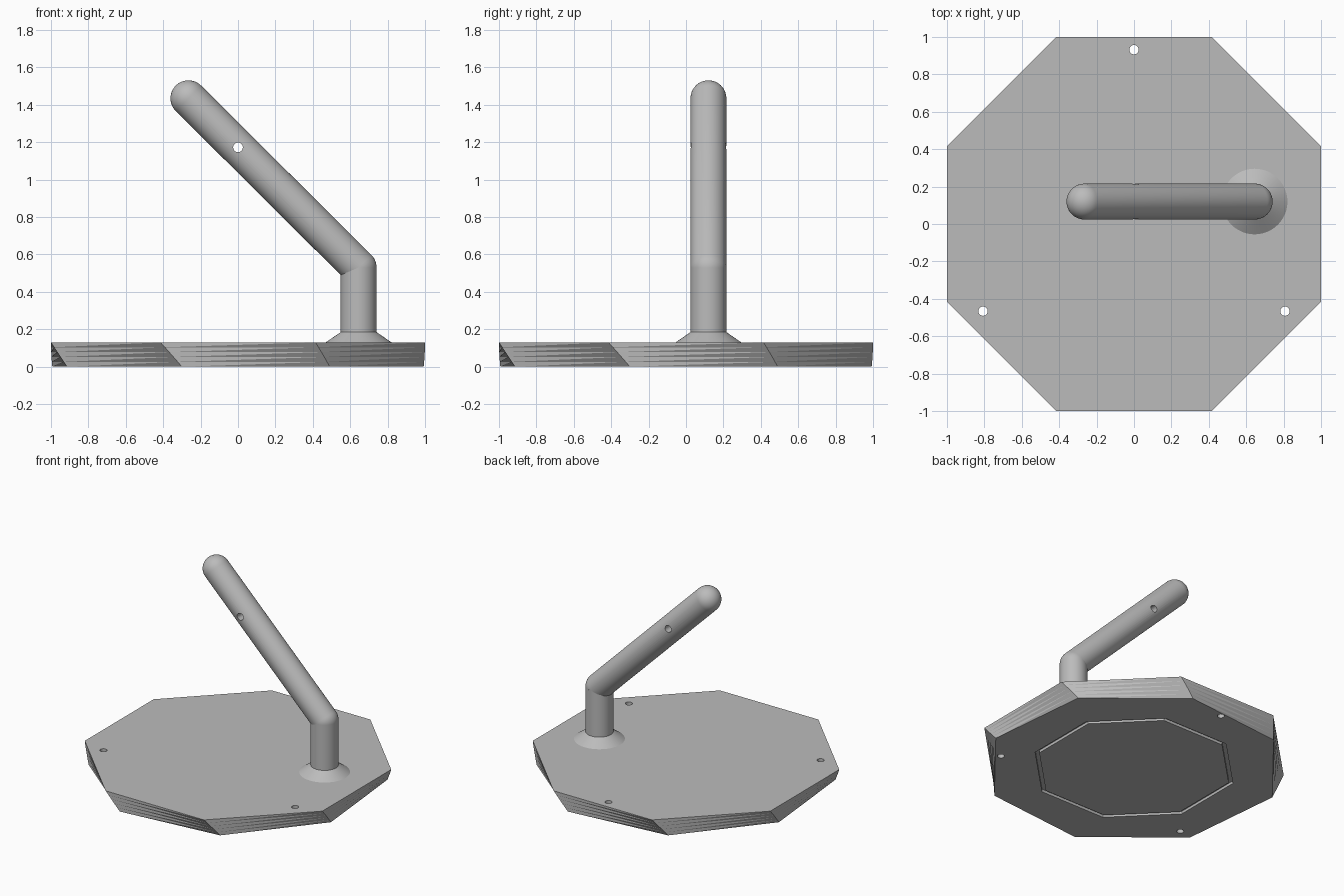
import bpy
import bmesh
from math import cos, sin, pi, radians
from mathutils import Vector, Matrix

if "Cube" in bpy.data.objects:
    bpy.data.objects.remove(bpy.data.objects["Cube"])

GREY = (0.5, 0.5, 0.5, 1)
grey = bpy.data.materials.new("plain grey")
grey.use_nodes = True
grey.diffuse_color = GREY
grey.node_tree.nodes["Principled BSDF"].inputs["Base Color"].default_value = GREY

BASE_H = 0.13
ROD_R = 0.096
STEM = Vector((0.645, 0.12, 0))
ELBOW = Vector((0.645, 0.12, 0.53))
TIP = Vector((-0.265, 0.12, 1.435))


def finish(bm, name):
    bmesh.ops.recalc_face_normals(bm, faces=bm.faces)
    mesh = bpy.data.meshes.new(name)
    bm.to_mesh(mesh)
    bm.free()
    mesh.materials.append(grey)
    obj = bpy.data.objects.new(name, mesh)
    bpy.context.collection.objects.link(obj)
    return obj


def octagon(bm, radius, z, turn=0.0):
    angles = [radians(22.5 + 45 * k) + turn for k in range(8)]
    return [bm.verts.new((radius * cos(a), radius * sin(a), z)) for a in angles]


def bridge(bm, low, high):
    n = len(low)
    return [bm.faces.new((low[i], low[(i + 1) % n], high[(i + 1) % n], high[i]))
            for i in range(n)]


def lathe(name, profile, matrix, segments=48):
    """Revolve (radius, height) points about z, then place the result."""
    bm = bmesh.new()
    verts = [bm.verts.new((r, 0, z)) for r, z in profile]
    edges = [bm.edges.new(pair) for pair in zip(verts, verts[1:])]
    bmesh.ops.spin(bm, geom=verts + edges, cent=(0, 0, 0), axis=(0, 0, 1),
                   angle=2 * pi, steps=segments, use_merge=True)
    bmesh.ops.remove_doubles(bm, verts=bm.verts, dist=1e-5)
    bm.transform(matrix)
    return finish(bm, name)


def pin(name, centre, radius, rotation=Matrix()):
    bm = bmesh.new()
    bmesh.ops.create_cone(bm, cap_ends=True, segments=24, radius1=radius,
                          radius2=radius, depth=0.5,
                          matrix=Matrix.Translation(centre) @ rotation)
    return finish(bm, name)


def cut(obj, cutter):
    cutter.hide_render = True
    cutter.hide_viewport = True
    mod = obj.modifiers.new("cut", "BOOLEAN")
    mod.operation = "DIFFERENCE"
    mod.solver = "EXACT"
    mod.object = cutter


def smooth(obj):
    bpy.ops.object.select_all(action="DESELECT")
    obj.select_set(True)
    bpy.context.view_layer.objects.active = obj
    bpy.ops.object.shade_smooth_by_angle(angle=radians(30))


# Twisted octagonal base, built from thin slices split along the short diagonal
SLICES = 5
bm = bmesh.new()
rings = []
for s in range(SLICES + 1):
    t = s / SLICES
    rings.append(octagon(bm, 1.037 + 0.0454 * t, BASE_H * t, radians(5.7) * (1 - t)))
for low, high in zip(rings, rings[1:]):
    for i in range(8):
        j = (i + 1) % 8
        bm.faces.new((low[i], low[j], high[j]))
        bm.faces.new((low[i], high[j], high[i]))
bm.faces.new(rings[0])
bm.faces.new(rings[-1])
base = finish(bm, "base")

# Octagonal groove under the base
bm = bmesh.new()
loops = [octagon(bm, r, z) for r, z in
         ((0.685, -0.02), (0.715, -0.02), (0.715, 0.02), (0.685, 0.02))]
for a, b in zip(loops, loops[1:] + loops[:1]):
    bridge(bm, a, b)
cut(base, finish(bm, "groove_cutter"))

# Three screw holes through the base
for k in range(3):
    a = radians(90 + 120 * k)
    cut(base, pin("screw_hole_cutter", (0.932 * cos(a), 0.932 * sin(a), 0), 0.025))

# Upright stem with a conical foot
stem = lathe("stem", [(0, 0.12), (0.19, 0.12), (ROD_R, 0.185),
                      (ROD_R, ELBOW.z), (0, ELBOW.z)], Matrix.Translation(STEM))
smooth(stem)

# Slanted arm with round ends
axis = TIP - ELBOW
STEPS = 12
quarter = [i * pi / 2 / STEPS for i in range(STEPS + 1)]
profile = [(ROD_R * sin(a), -ROD_R * cos(a)) for a in quarter]
profile += [(ROD_R * cos(a), axis.length + ROD_R * sin(a)) for a in quarter]
place = Matrix.Translation(ELBOW) @ axis.to_track_quat("Z", "Y").to_matrix().to_4x4()
arm = lathe("arm", profile, place)
smooth(arm)

# Cross hole through the arm
cut(arm, pin("arm_hole_cutter", (0, ELBOW.y, 1.173), 0.026, Matrix.Rotation(pi / 2, 4, "X")))
